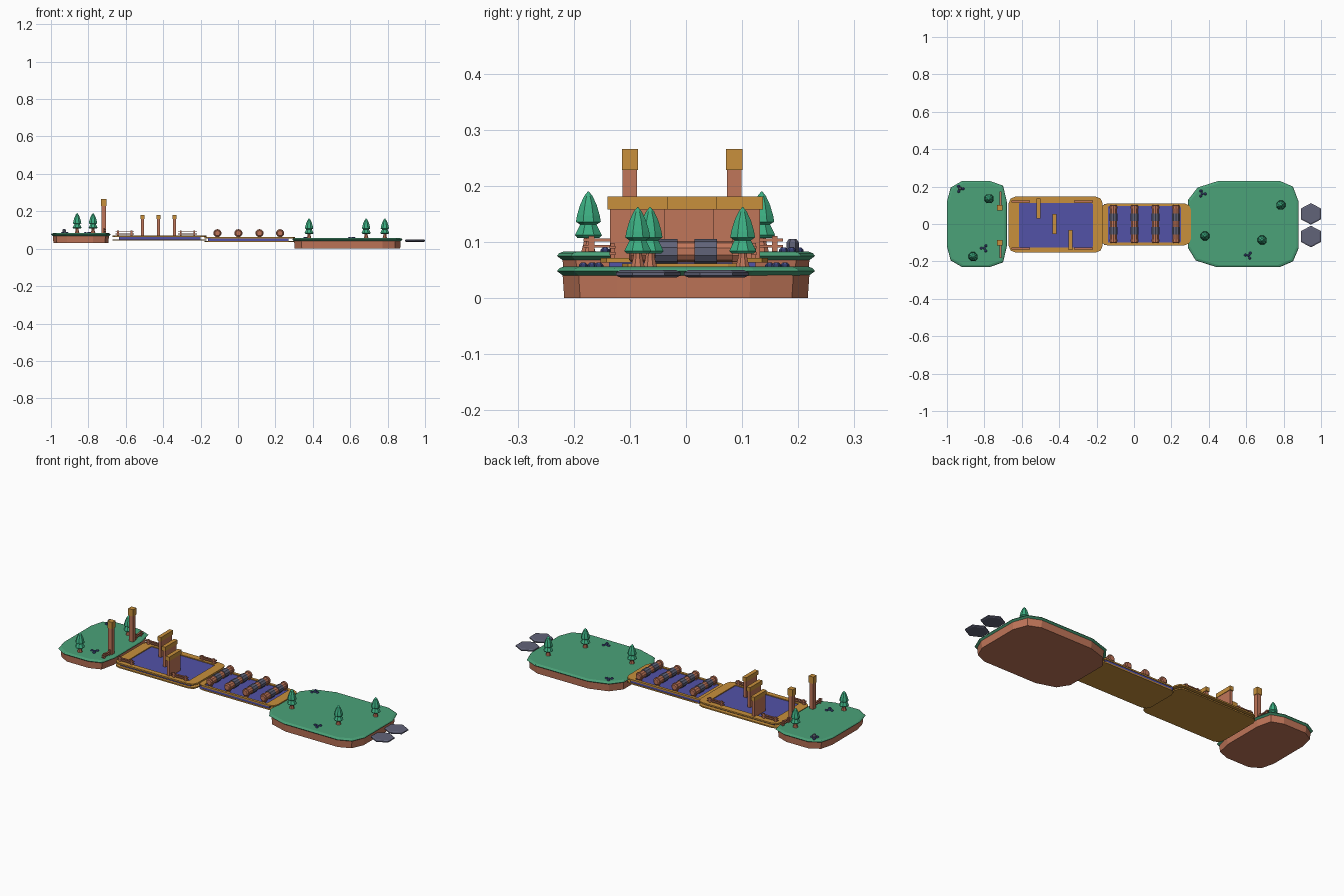
import bpy, bmesh, math
from mathutils import Matrix

if "Cube" in bpy.data.objects:
    bpy.data.objects.remove(bpy.data.objects["Cube"])


def material(name, rgb):
    m = bpy.data.materials.new(name)
    m.diffuse_color = (*rgb, 1)
    m.use_nodes = True
    m.node_tree.nodes["Principled BSDF"].inputs["Base Color"].default_value = m.diffuse_color
    return m


GRASS = material("grass green", (0.07, 0.36, 0.19))
LEAF = material("leaf green", (0.045, 0.42, 0.22))
WOOD = material("brown", (0.53, 0.18, 0.10))
ORANGE = material("orange wood", (0.58, 0.28, 0.045))
BLUE = material("blue", (0.085, 0.085, 0.39))
STONE = material("grey stone", (0.12, 0.125, 0.19))
FLOWER = material("flower blue", (0.06, 0.08, 0.27))


def finish(name, bm, mat):
    bmesh.ops.recalc_face_normals(bm, faces=bm.faces)
    me = bpy.data.meshes.new(name)
    bm.to_mesh(me)
    bm.free()
    me.materials.append(mat)
    ob = bpy.data.objects.new(name, me)
    bpy.context.collection.objects.link(ob)
    return ob


def loft(name, rings, mat, caps=True, closed=False):
    """Skin a stack of equal-length point rings."""
    bm = bmesh.new()
    vs = [[bm.verts.new(p) for p in r] for r in rings]
    n = len(vs[0])
    pairs = list(zip(vs, vs[1:])) + ([(vs[-1], vs[0])] if closed else [])
    for a, b in pairs:
        for i in range(n):
            j = (i + 1) % n
            bm.faces.new((a[i], a[j], b[j], b[i]))
    if caps and not closed:
        bm.faces.new(vs[0][::-1])
        bm.faces.new(vs[-1])
    return finish(name, bm, mat)


def box(name, x0, x1, y0, y1, z0, z1, mat):
    bm = bmesh.new()
    bmesh.ops.create_cube(bm, size=1, matrix=Matrix.Translation(
        ((x0 + x1) / 2, (y0 + y1) / 2, (z0 + z1) / 2))
        @ Matrix.Diagonal((x1 - x0, y1 - y0, z1 - z0, 1)))
    return finish(name, bm, mat)


def inset(outline, d, z):
    """Shrink an outline about its centre by about d on every side."""
    xs, ys = [p[0] for p in outline], [p[1] for p in outline]
    cx, cy = (min(xs) + max(xs)) / 2, (min(ys) + max(ys)) / 2
    hx, hy = max(xs) - cx, max(ys) - cy
    return [(cx + (x - cx) * (1 - d / hx), cy + (y - cy) * (1 - d / hy), z) for x, y in outline]


def rounded(x0, x1, y0, y1, c, z):
    """Rectangle with two-step rounded corners."""
    pts = []
    for k, (cx, cy) in enumerate([(x1 - c, y1 - c), (x0 + c, y1 - c), (x0 + c, y0 + c), (x1 - c, y0 + c)]):
        for s in range(3):
            a = math.pi / 2 * (k + s / 2)
            pts.append((cx + c * math.cos(a), cy + c * math.sin(a), z))
    return pts


def lathe(name, x, y, z, profile, mat, n=8, axis="z"):
    rings = []
    for r, h in profile:
        ring = []
        for i in range(n):
            a = 2 * math.pi * (i + 0.5) / n
            u, v = r * math.cos(a), r * math.sin(a)
            ring.append((x + u, y + v, z + h) if axis == "z" else (x + u, y + h, z + v))
        rings.append(ring)
    return loft(name, rings, mat)


# Islands: brown base with a grass slab that has a pointed rim
def island(name, outline, z0, z1):
    loft(name + "_base", [inset(outline, 0.013, z0), inset(outline, 0.010, z1 - 0.014)], WOOD)
    loft(name + "_grass", [inset(outline, 0.011, z1 - 0.016), inset(outline, 0, z1 - 0.008),
                           inset(outline, 0.004, z1 - 0.003), inset(outline, 0.012, z1)], GRASS)


island("start_island", [(-1, .12), (-.98, .195), (-.92, .23), (-.77, .23), (-.70, .205), (-.68, .12),
                        (-.68, -.12), (-.70, -.205), (-.77, -.23), (-.92, -.23), (-.98, -.195), (-1, -.12)],
       0.03, 0.083)
island("end_island", [(.29, .13), (.34, .195), (.45, .23), (.78, .23), (.85, .20), (.88, .12),
                      (.88, -.13), (.85, -.20), (.78, -.23), (.44, -.23), (.33, -.195), (.29, -.13)],
       0.0, 0.056)


# Platforms: bottom plate, blue core and top frame
def platform(name, x0, x1, y0, y1, z0, z1, ix0, ix1, iy0, iy1):
    c = 0.035
    loft(name + "_bottom_plate", [rounded(x0, x1, y0, y1, c, z0),
                                  rounded(x0, x1, y0, y1, c, z0 + 0.007)], ORANGE)
    box(name + "_blue_core", ix0 - 0.02, ix1 + 0.02, iy0 - 0.012, iy1 + 0.012, z0 + 0.005, z1 - 0.005, BLUE)
    o, i = (x0, x1, y0, y1, c), (ix0, ix1, iy0, iy1, 0.006)
    loft(name + "_top_frame", [rounded(*o, z1 - 0.008), rounded(*o, z1),
                               rounded(*i, z1), rounded(*i, z1 - 0.008)], ORANGE, closed=True)


platform("wall_platform", -.67, -.168, -.152, .146, .043, .071, -.615, -.22, -.125, .112)
platform("log_platform", -.178, .305, -.114, .11, .035, .062, -.14, .25, -.10, .095)

# Staggered barrier walls with orange caps
for k, (x, y) in enumerate([(-.51, .083), (-.425, 0), (-.34, -.086)]):
    box(f"barrier_wall_{k}", x - .008, x + .008, y - .049, y + .049, .064, .16, WOOD)
    box(f"barrier_cap_{k}", x - .011, x + .011, y - .054, y + .054, .158, .181, ORANGE)

# Rolling logs with grey sleeves
for k, x in enumerate([-.11, .002, .115, .225]):
    lathe(f"log_{k}", x, 0, .083, [(.014, -.102), (.019, -.098), (.019, .098), (.014, .102)], WOOD, 10, "y")
    for s in (-1, 1):
        lathe(f"log_sleeve_{k}_{s}", x, s * .035, .083, [(.022, -.02), (.022, .02)], STONE, 10, "y")
        lathe(f"log_end_{k}_{s}", x, s * .088, .083, [(.022, -.006), (.022, .006)], WOOD, 10, "y")
        box(f"log_support_{k}_{s}", x - .009, x + .009, s * .088 - .006, s * .088 + .006, .055, .083, WOOD)


# Fences: two posts and two rails, along x or y
def fence(name, x, y, z, length, along):
    def bar(part, a, b, h0, h1, t):
        if along == "x":
            box(name + part, x + a, x + b, y - t, y + t, z + h0, z + h1, WOOD)
        else:
            box(name + part, x - t, x + t, y + a, y + b, z + h0, z + h1, WOOD)
    h = length / 2
    for s in (-1, 1):
        p = s * (h - .014)
        bar(f"_post_{s}", p - .005, p + .005, 0, .030, .004)
    for k, q in enumerate((.009, .020)):
        bar(f"_rail_{k}", -h, h, q, q + .005, .005)


for k, y in enumerate((.121, -.131)):
    fence(f"platform_fence_{k}_left", -.605, y, .068, .10, "x")
    fence(f"platform_fence_{k}_right", -.27, y, .068, .10, "x")

# Gate posts with orange tops, flanked by fences
for k, (y, fy) in enumerate([(.086, .135), (-.10, -.145)]):
    box(f"gate_post_{k}", -.729, -.705, y - .013, y + .013, .078, .23, WOOD)
    box(f"gate_post_top_{k}", -.732, -.702, y - .0145, y + .0145, .228, .266, ORANGE)
    fence(f"gate_fence_{k}", -.714, fy, .081, .075, "y")

# Trees
for k, (x, y, z) in enumerate([(-.775, .135, .081), (-.86, -.174, .081), (.38, -.064, .053),
                               (.685, -.086, .053), (.785, .101, .053)]):
    lathe(f"tree_trunk_{k}", x, y, z, [(.014, 0), (.009, .018), (.007, .036)], WOOD)
    lathe(f"tree_crown_{k}", x, y, z, [(.021, .026), (.026, .031), (.018, .046), (.016, .050), (.024, .055),
                                       (.022, .066), (.016, .085), (.008, .101), (.001, .109)], LEAF)

# Flower clusters
for k, (x, y, z) in enumerate([(-.93, .188, .081), (-.80, -.13, .081), (.365, .162, .054), (.612, -.168, .054)]):
    for j in range(4):
        a = j * 2.1 + k
        r = .016 if j else 0
        lathe(f"flower_{k}_{j}", x + r * math.cos(a), y + r * math.sin(a), z,
              [(.008, 0), (.008, .005), (.004, .009)], FLOWER, 6)

# Small stone on the first island
lathe("stone", -.93, .19, .081, [(.011, 0), (.011, .018), (.007, .024)], STONE, 6)

# Hexagonal stepping stones
for k, y in enumerate((.054, -.067)):
    def hexagon(s, z):
        return [(.946 + .0623 * s * math.cos(math.radians(30 + 60 * i)),
                 y + .0575 * s * math.sin(math.radians(30 + 60 * i)), z) for i in range(6)]
    loft(f"stepping_stone_{k}", [hexagon(.88, .037), hexagon(1, .040), hexagon(1, .046), hexagon(.86, .050)], STONE)
